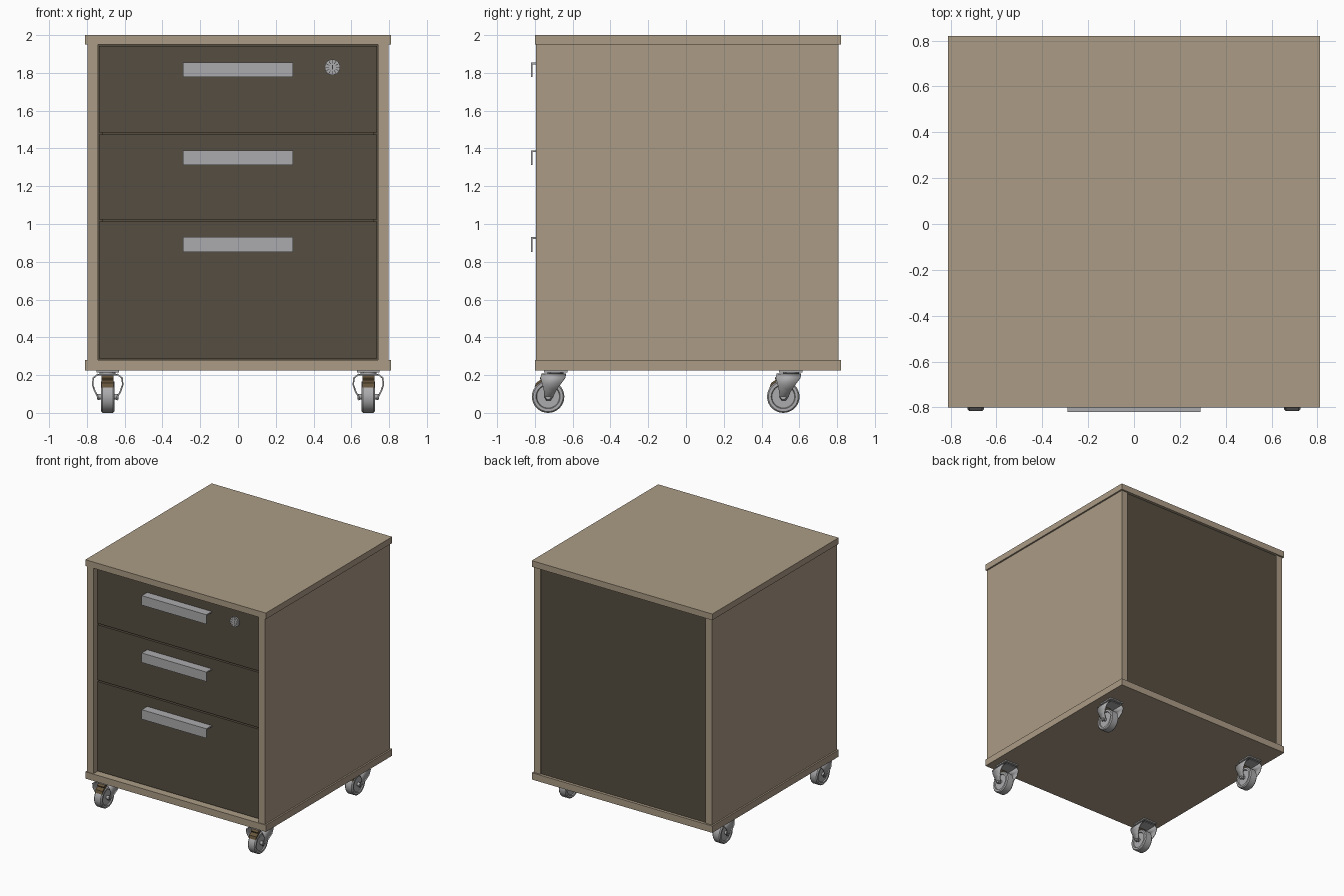
import bpy, bmesh, math
from mathutils import Matrix

cube = bpy.data.objects.get("Cube")
if cube:
    bpy.data.objects.remove(cube)


def material(name, rgb):
    m = bpy.data.materials.new(name)
    m.use_nodes = True
    m.diffuse_color = (*rgb, 1)
    m.node_tree.nodes["Principled BSDF"].inputs["Base Color"].default_value = (*rgb, 1)
    return m


WOOD = material("light wood", (0.41, 0.33, 0.235))
DARK = material("dark drawer brown", (0.094, 0.076, 0.052))
METAL = material("grey metal", (0.41, 0.41, 0.42))
PEDAL = material("brake brown", (0.13, 0.09, 0.045))
SLOT = material("dark slot", (0.04, 0.04, 0.04))


def finish(name, bm, mat, smooth=False):
    bmesh.ops.recalc_face_normals(bm, faces=bm.faces)
    me = bpy.data.meshes.new(name)
    bm.to_mesh(me)
    bm.free()
    me.materials.append(mat)
    ob = bpy.data.objects.new(name, me)
    bpy.context.collection.objects.link(ob)
    if smooth:
        bpy.ops.object.select_all(action="DESELECT")
        ob.select_set(True)
        bpy.context.view_layer.objects.active = ob
        bpy.ops.object.shade_smooth_by_angle(angle=math.radians(35))
    return ob


def box(name, mat, xs, ys, zs):
    bm = bmesh.new()
    bmesh.ops.create_cube(bm, size=1)
    for v in bm.verts:
        for i, (lo, hi) in enumerate((xs, ys, zs)):
            v.co[i] = lo if v.co[i] < 0 else hi
    return finish(name, bm, mat)


def cylinder(name, mat, centre, radius, depth, axis, sides=32):
    turn = {"X": Matrix.Rotation(math.pi / 2, 4, "Y"),
            "Y": Matrix.Rotation(math.pi / 2, 4, "X"),
            "Z": Matrix.Identity(4)}[axis]
    bm = bmesh.new()
    bmesh.ops.create_cone(bm, cap_ends=True, segments=sides, radius1=radius, radius2=radius,
                          depth=depth, matrix=Matrix.Translation(centre) @ turn)
    return finish(name, bm, mat, True)


def extrude_x(name, mat, profile, x0, x1):
    """Extrude a (y, z) profile along x."""
    bm = bmesh.new()
    face = bm.faces.new([bm.verts.new((x0, y, z)) for y, z in profile])
    new = bmesh.ops.extrude_face_region(bm, geom=[face])["geom"]
    bmesh.ops.translate(bm, vec=(x1 - x0, 0, 0),
                        verts=[g for g in new if isinstance(g, bmesh.types.BMVert)])
    return finish(name, bm, mat)


def lathe_x(name, mat, profile, centre, steps=32):
    """Spin an (x, radius) profile around the x axis."""
    bm = bmesh.new()
    verts = [bm.verts.new((x, 0, r)) for x, r in profile]
    edges = [bm.edges.new(p) for p in zip(verts, verts[1:])]
    bmesh.ops.spin(bm, geom=verts + edges, cent=(0, 0, 0), axis=(1, 0, 0),
                   angle=math.tau, steps=steps)
    bmesh.ops.remove_doubles(bm, verts=bm.verts, dist=1e-4)
    bmesh.ops.translate(bm, verts=bm.verts, vec=centre)
    return finish(name, bm, mat, True)


# Cabinet shell
box("top_board", WOOD, (-0.81, 0.81), (-0.8, 0.82), (1.95, 2))
box("bottom_board", WOOD, (-0.81, 0.81), (-0.8, 0.82), (0.225, 0.28))
for side, s in (("left", 1), ("right", -1)):
    xs = sorted((s * 0.742, s * 0.797))
    box(side + "_panel", WOOD, xs, (-0.795, 0.807), (0.28, 1.95))
box("back_panel", DARK, (-0.742, 0.742), (0.75, 0.797), (0.28, 1.95))

# Drawers with angled pull handles
drawers = (("bottom", 0.287, 1.013, 0.93), ("middle", 1.025, 1.473, 1.39),
           ("top", 1.485, 1.943, 1.855))
FACE = -0.75
for label, low, high, grip in drawers:
    box(label + "_drawer_front", DARK, (-0.735, 0.735), (FACE, FACE + 0.05), (low, high))
    extrude_x(label + "_drawer_handle", METAL,
              [(FACE, grip), (-0.82, grip), (-0.82, grip - 0.077), (-0.812, grip - 0.077),
               (-0.812, grip - 0.01), (FACE, grip - 0.01)], -0.29, 0.29)
box("drawer_body", DARK, (-0.72, 0.72), (FACE + 0.05, 0.74), (0.29, 1.94))

# Lock with radial grooves and a keyhole
LX, LZ = 0.5, 1.83
cylinder("lock_disc", METAL, (LX, FACE - 0.006, LZ), 0.041, 0.012, "Y")
for i in range(12):
    bm = bmesh.new()
    bmesh.ops.create_cube(bm, size=1, matrix=Matrix.Translation((LX, FACE - 0.012, LZ))
                          @ Matrix.Rotation(i * math.tau / 12, 4, "Y")
                          @ Matrix.Translation((0, 0, 0.028))
                          @ Matrix.Diagonal((0.003, 0.002, 0.018, 1)))
    finish("lock_groove", bm, SLOT)
box("lock_keyhole", SLOT, (LX - 0.003, LX + 0.003), (FACE - 0.014, FACE - 0.011),
    (LZ - 0.013, LZ + 0.013))


# Swivel casters
def fork_cheek(x, y, s):
    rows = ((0.205, -0.075, 0.055, 0.05), (0.185, -0.08, 0.05, 0.076),
            (0.15, -0.07, 0.025, 0.08), (0.115, -0.062, 0.0, 0.068),
            (0.085, -0.06, -0.014, 0.052), (0.068, -0.05, -0.026, 0.047))
    bm = bmesh.new()
    pairs = [[bm.verts.new((x + s * w, y + e, z)) for e in (front, back)]
             for z, front, back, w in rows]
    for a, b in zip(pairs, pairs[1:]):
        bm.faces.new((a[0], a[1], b[1], b[0]))
    ob = finish("caster_fork_cheek", bm, METAL, True)
    mod = ob.modifiers.new("thickness", "SOLIDIFY")
    mod.thickness = 0.008
    mod.offset = 0


def caster(x, y):
    axle = (x, y - 0.04, 0.086)
    half = 0.035
    lathe_x("caster_wheel", METAL,
            [(-half + 0.008, 0), (-half + 0.008, 0.06), (-half, 0.064), (-half, 0.079),
             (-half + 0.008, 0.086), (half - 0.008, 0.086), (half, 0.079), (half, 0.064),
             (half - 0.008, 0.06), (half - 0.008, 0)], axle)
    cylinder("caster_axle", METAL, axle, 0.015, 0.115, "X", 16)
    cylinder("caster_swivel", METAL, (x, y, 0.212), 0.042, 0.02, "Z")
    box("caster_mount", METAL, (x - 0.06, x + 0.06), (y - 0.063, y + 0.063), (0.215, 0.226))
    box("caster_fork_crown", METAL, (x - 0.052, x + 0.052), (y - 0.075, y + 0.055),
        (0.199, 0.207))
    for s in (-1, 1):
        fork_cheek(x, y, s)
    # Stepped brake pedal in front of the swivel
    extrude_x("caster_brake_pedal", PEDAL,
              [(y - 0.07, 0.199), (y - 0.085, 0.185), (y - 0.08, 0.175), (y - 0.105, 0.158),
               (y - 0.112, 0.135), (y - 0.098, 0.148), (y - 0.06, 0.176), (y - 0.04, 0.199)],
              x - 0.032, x + 0.032)


for cx in (-0.69, 0.69):
    for cy in (-0.69, 0.555):
        caster(cx, cy)
